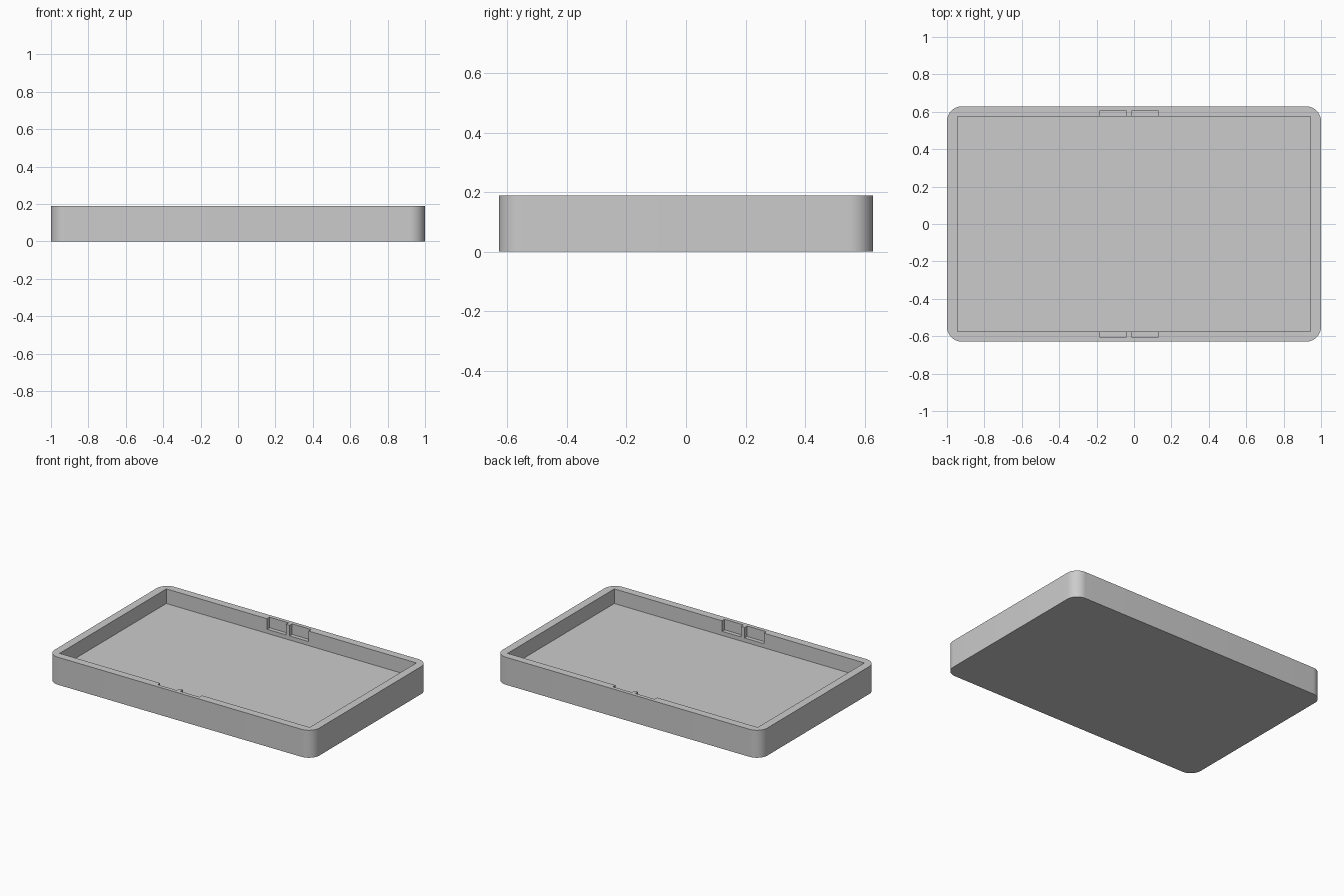
import bpy
import bmesh
import math
from mathutils import Matrix, Vector

default = bpy.data.objects.get("Cube")
if default:
    bpy.data.objects.remove(default, do_unlink=True)

# Overall proportions
HALF_X, HALF_Y, HEIGHT = 1.0, 0.629, 0.188
INNER_X, INNER_Y, FLOOR_Z = 0.945, 0.576, 0.088
CORNER_RADIUS = 0.08
POCKET_Y, POCKET_Z = 0.603, 0.116
POCKETS = {"right": (-0.185, -0.04), "left": (-0.014, 0.131)}

# Single grey material
grey = bpy.data.materials.new("plain_grey")
grey.use_nodes = True
colour = (0.6, 0.6, 0.6, 1)
grey.diffuse_color = colour
grey.node_tree.nodes["Principled BSDF"].inputs["Base Color"].default_value = colour


def box(name, low, high, radius=0):
    """Box between two corners, with optionally rounded vertical edges."""
    low, high = Vector(low), Vector(high)
    bm = bmesh.new()
    place = Matrix.Translation((low + high) / 2) @ Matrix.Diagonal((high - low).to_4d())
    bmesh.ops.create_cube(bm, size=1, matrix=place)
    if radius:
        upright = [e for e in bm.edges
                   if abs(e.verts[0].co.z - e.verts[1].co.z) > HEIGHT / 2]
        bmesh.ops.bevel(bm, geom=upright, offset=radius, segments=12,
                        profile=0.5, affect='EDGES')
    bmesh.ops.recalc_face_normals(bm, faces=bm.faces)
    mesh = bpy.data.meshes.new(name)
    bm.to_mesh(mesh)
    bm.free()
    obj = bpy.data.objects.new(name, mesh)
    bpy.context.collection.objects.link(obj)
    mesh.materials.append(grey)
    return obj


def carve(target, cutter):
    """Subtract a cutter from the target and discard it."""
    cutter.hide_render = True
    bpy.context.view_layer.objects.active = target
    mod = target.modifiers.new(cutter.name, 'BOOLEAN')
    mod.operation = 'DIFFERENCE'
    mod.solver = 'EXACT'
    mod.object = cutter
    bpy.ops.object.modifier_apply(modifier=mod.name)
    bpy.data.objects.remove(cutter, do_unlink=True)


# Tray body with rounded outer corners
tray = box("tray", (-HALF_X, -HALF_Y, 0), (HALF_X, HALF_Y, HEIGHT), CORNER_RADIUS)

# Square-cornered main recess
carve(tray, box("recess_cutter", (-INNER_X, -INNER_Y, FLOOR_Z),
                (INNER_X, INNER_Y, HEIGHT + 0.1)))

# Pairs of latch pockets in the front and back walls, open at the rim
for side, wall in ((-1, "front"), (1, "back")):
    for label, (x0, x1) in POCKETS.items():
        y0, y1 = sorted((side * (INNER_Y - 0.05), side * POCKET_Y))
        carve(tray, box(f"{wall}_{label}_pocket_cutter", (x0, y0, POCKET_Z),
                        (x1, y1, HEIGHT + 0.1)))

# Smooth corners, crisp edges
bpy.ops.object.select_all(action='DESELECT')
tray.select_set(True)
bpy.context.view_layer.objects.active = tray
bpy.ops.object.shade_smooth_by_angle(angle=math.radians(30))
